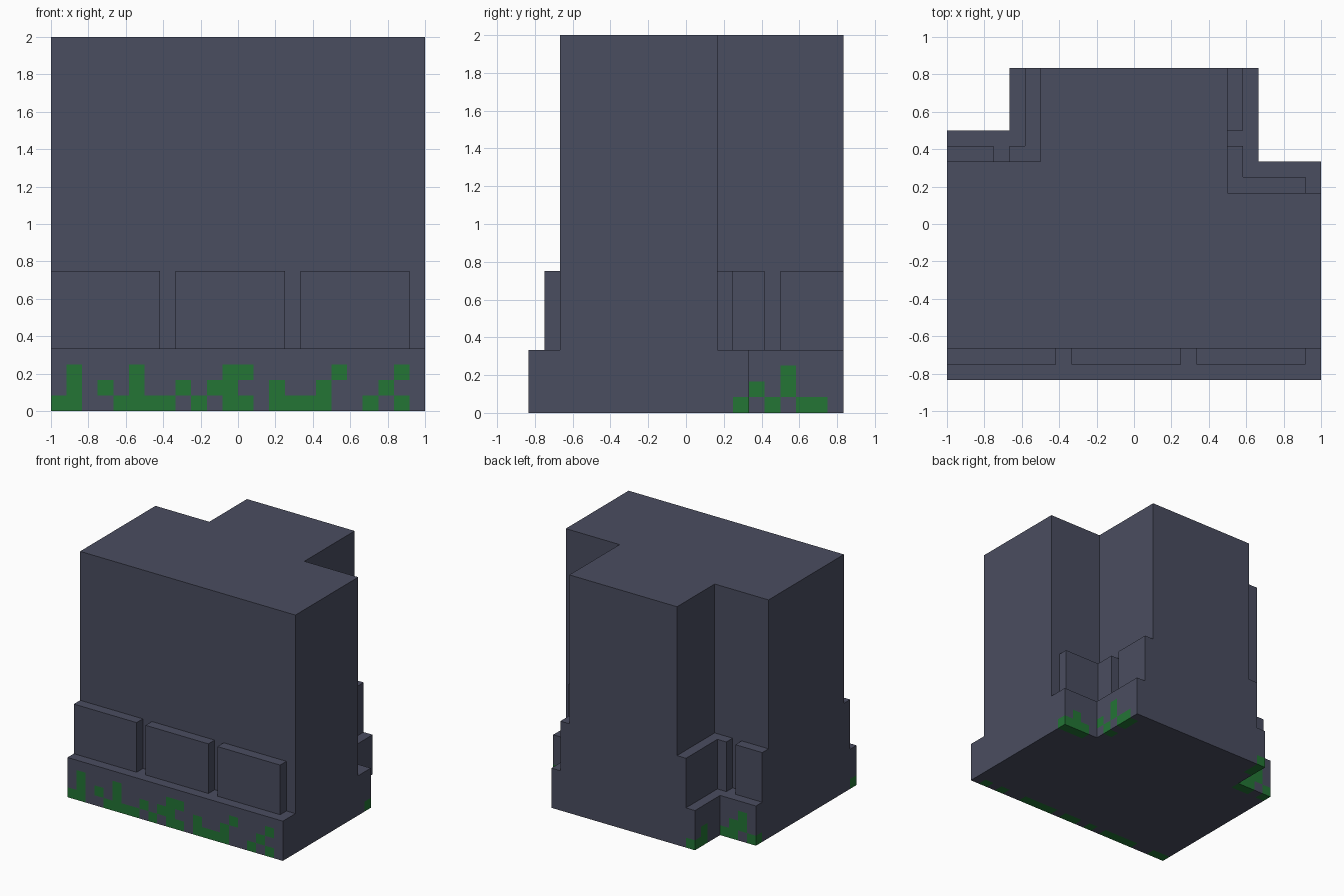
import bpy
import bmesh

cube = bpy.data.objects.get("Cube")
if cube:
    bpy.data.objects.remove(cube, do_unlink=True)

U = 1 / 12  # one block unit


def material(name, rgb):
    m = bpy.data.materials.new(name)
    m.use_nodes = True
    m.diffuse_color = (*rgb, 1)
    bsdf = next(n for n in m.node_tree.nodes if n.type == 'BSDF_PRINCIPLED')
    bsdf.inputs["Base Color"].default_value = (*rgb, 1)
    return m


STONE = material("slate_stone", (0.0685, 0.0742, 0.117))
MOSS = material("moss_green", (0.0168, 0.178, 0.0356))


def finish(name, bm, mats):
    bmesh.ops.remove_doubles(bm, verts=bm.verts, dist=0.001)
    bmesh.ops.recalc_face_normals(bm, faces=bm.faces)
    bmesh.ops.scale(bm, vec=(U, U, U), verts=bm.verts)
    mesh = bpy.data.meshes.new(name)
    bm.to_mesh(mesh)
    bm.free()
    for m in mats:
        mesh.materials.append(m)
    ob = bpy.data.objects.new(name, mesh)
    bpy.context.collection.objects.link(ob)
    return ob


def prism(name, outline, z0, z1):
    """Extrude a flat outline from z0 to z1."""
    bm = bmesh.new()
    face = bm.faces.new([bm.verts.new((x, y, z0)) for x, y in outline])
    top = bmesh.ops.extrude_face_region(bm, geom=[face])["geom"]
    bmesh.ops.translate(bm, vec=(0, 0, z1 - z0),
                        verts=[v for v in top if isinstance(v, bmesh.types.BMVert)])
    return finish(name, bm, [STONE])


def panel(name, x0, x1, y0, y1):
    return prism(name, [(x0, y0), (x1, y0), (x1, y1), (x0, y1)], 4, 9)


# Tall wall with two uneven notches at the back
prism("wall_body", [(-12, -8), (12, -8), (12, 2), (6, 2), (6, 10),
                    (-6, 10), (-6, 4), (-12, 4)], 4, 24)

# Stone panels along the front
for i, x in enumerate((-12, -4, 4)):
    panel(f"front_panel_{i + 1}", x, x + 7, -9, -8)

# Stone panels lining the notches
prism("left_notch_corner_panel", [(-6, 4), (-6, 10), (-7, 10), (-7, 5), (-8, 5), (-8, 4)], 4, 9)
panel("left_notch_side_panel", -12, -9, 4, 5)
prism("right_notch_corner_panel", [(6, 2), (11, 2), (11, 3), (7, 3), (7, 5), (6, 5)], 4, 9)
panel("right_notch_side_panel", 6, 7, 6, 10)

# Mossy blocks: for each height, the columns covered in moss
moss = set()
front_rows = ((0, 1, 4, 5, 6, 7, 9, 11, 12, 14, 15, 16, 17, 20, 22),
              (1, 3, 5, 8, 10, 11, 14, 17, 21),
              (1, 5, 11, 12, 18, 22))
for z, cols in enumerate(front_rows):
    moss |= {(c - 12, -10, z) for c in cols}
# right notch: wall facing sideways, then wall facing back
for z, cols in enumerate(((5, 7, 8), (4, 6), (6,))):
    moss |= {(7, y, z) for y in cols}
for z, cols in enumerate(((9, 10, 11), (10,))):
    moss |= {(x, 3, z) for x in cols}
# left notch
for z, cols in enumerate(((8, 9), (8,))):
    moss |= {(-8, y, z) for y in cols}
for z, cols in enumerate(((-9, -10, -12), (-10, -11), (-11,))):
    moss |= {(x, 5, z) for x in cols}


def in_base(x, y, z):
    if not (-12 <= x < 12 and -10 <= y < 10 and 0 <= z < 4):
        return False
    return not (x < -8 and y >= 6) and not (x >= 8 and y >= 4)


# Plinth made of unit blocks, keeping only the outside faces
bm = bmesh.new()
for x in range(-12, 12):
    for y in range(-10, 10):
        for z in range(4):
            if not in_base(x, y, z):
                continue
            for axis in range(3):
                for side in (0, 1):
                    cell = [x, y, z]
                    cell[axis] += 2 * side - 1
                    if in_base(*cell):
                        continue
                    a, b = (axis + 1) % 3, (axis + 2) % 3
                    verts = []
                    for da, db in ((0, 0), (1, 0), (1, 1), (0, 1)):
                        p = [x, y, z]
                        p[axis] += side
                        p[a] += da
                        p[b] += db
                        verts.append(bm.verts.new(p))
                    face = bm.faces.new(verts)
                    face.material_index = int((x, y, z) in moss)
finish("mossy_plinth", bm, [STONE, MOSS])
